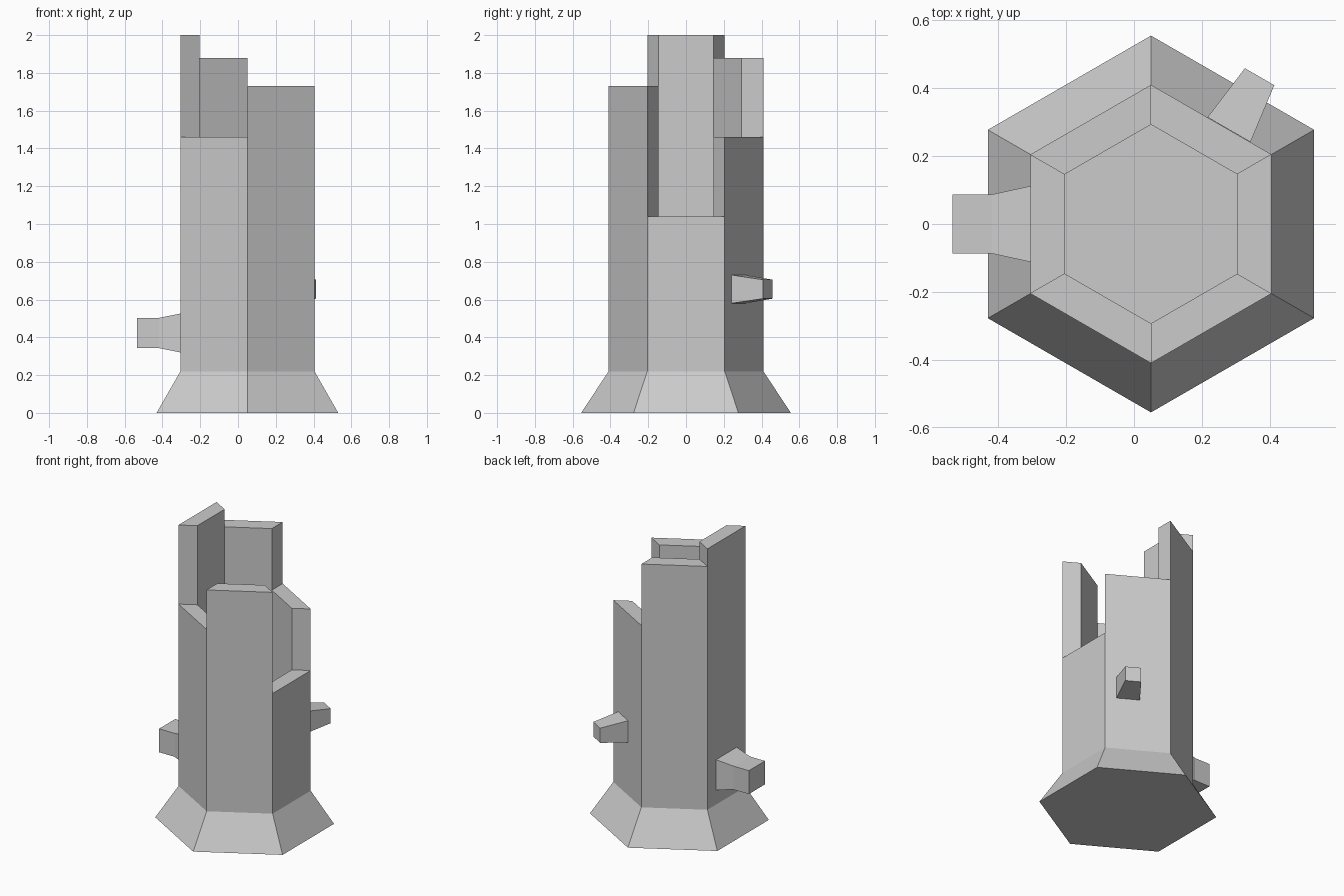
import bpy, bmesh
from math import radians, cos, sin
from mathutils import Vector, Matrix

if "Cube" in bpy.data.objects:
    bpy.data.objects.remove(bpy.data.objects["Cube"])

CX = 0.05                      # tower axis
R_BASE, R_OUT, R_IN = 0.555, 0.41, 0.293
Z_BASE, Z_FLOOR = 0.22, 0.22
# wall heights: back right, back left, left, front left, front right, right
HEIGHTS = [1.46, 1.88, 2.0, 1.46, 1.73, 1.04]


def finish(bm, name):
    bmesh.ops.remove_doubles(bm, verts=bm.verts, dist=1e-5)
    mesh = bpy.data.meshes.new(name)
    bm.to_mesh(mesh)
    bm.free()
    ob = bpy.data.objects.new(name, mesh)
    bpy.context.collection.objects.link(ob)
    return ob


def corner(k, r, z):
    a = radians(30 + 60 * k)
    return Vector((CX + r * cos(a), r * sin(a), z))


def face(bm, pts):
    bm.faces.new([bm.verts.new(p) for p in pts])


# Hexagonal broken tower: flared foot, hollow shaft, stepped wall tops
bm = bmesh.new()
for k, h in enumerate(HEIGHTS):
    n, prev = k + 1, HEIGHTS[k - 1]
    # flared foot
    face(bm, [corner(k, R_BASE, 0), corner(n, R_BASE, 0),
              corner(n, R_OUT, Z_BASE), corner(k, R_OUT, Z_BASE)])
    # outer wall, inner wall, wall top
    face(bm, [corner(k, R_OUT, Z_BASE), corner(n, R_OUT, Z_BASE),
              corner(n, R_OUT, h), corner(k, R_OUT, h)])
    face(bm, [corner(n, R_IN, Z_FLOOR), corner(k, R_IN, Z_FLOOR),
              corner(k, R_IN, h), corner(n, R_IN, h)])
    face(bm, [corner(k, R_OUT, h), corner(n, R_OUT, h),
              corner(n, R_IN, h), corner(k, R_IN, h)])
    # exposed end between neighbouring heights
    face(bm, [corner(k, R_OUT, prev), corner(k, R_OUT, h),
              corner(k, R_IN, h), corner(k, R_IN, prev)])
# floor and underside
face(bm, [corner(k, R_IN, Z_FLOOR) for k in range(6)])
face(bm, [corner(k, R_BASE, 0) for k in reversed(range(6))])
finish(bm, "tower")


def stub(name, origin, angle, sections):
    """Square-section stub along local x; sections = (distance, half width, half height)."""
    m = Matrix.Translation(origin) @ Matrix.Rotation(radians(angle), 4, 'Z')
    bm = bmesh.new()
    rings = [[bm.verts.new(m @ Vector((d, sy * w, sz * t)))
              for sy, sz in ((-1, -1), (1, -1), (1, 1), (-1, 1))] for d, w, t in sections]
    for a, b in zip(rings, rings[1:]):
        for i in range(4):
            j = (i + 1) % 4
            bm.faces.new([a[i], a[j], b[j], b[i]])
    bm.faces.new(rings[0])
    bm.faces.new(rings[-1])
    bmesh.ops.recalc_face_normals(bm, faces=bm.faces)
    finish(bm, name)


# Stubs sticking out of the walls
stub("left_stub", (-0.305, 0, 0.423), 180,
     [(0, 0.112, 0.103), (0.115, 0.087, 0.08), (0.23, 0.087, 0.08)])
stub("back_stub", (0.28, 0.278, 0.655), 60,
     [(0, 0.073, 0.075), (0.18, 0.05, 0.05)])
